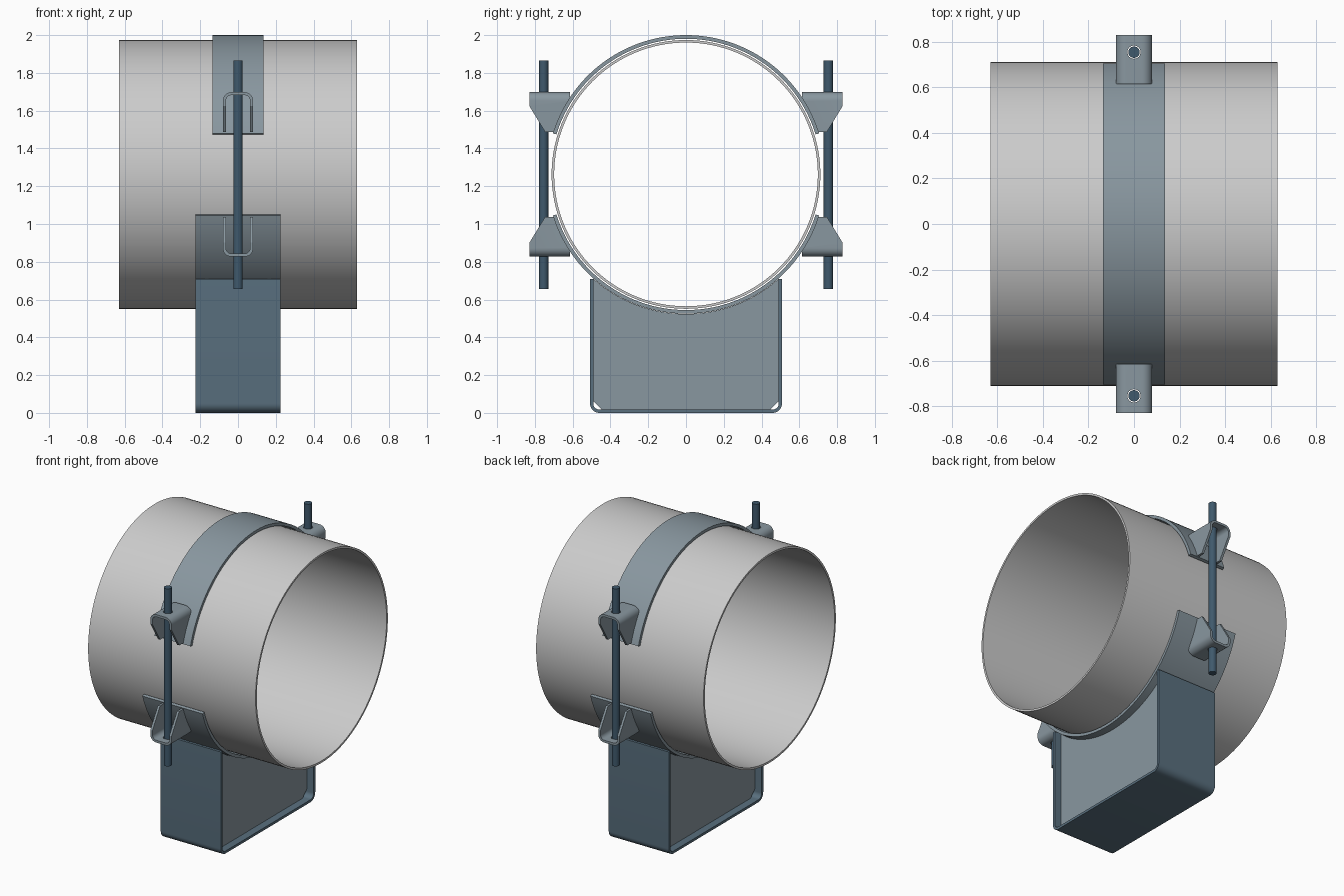
import bpy, bmesh
from math import sin, cos, pi, radians, sqrt, asin

if "Cube" in bpy.data.objects:
    bpy.data.objects.remove(bpy.data.objects["Cube"])

CZ = 1.2625                      # pipe centre height
R_IN, R_OUT = 0.718, 0.7375      # strap radii


def material(name, rgb):
    m = bpy.data.materials.new(name)
    m.diffuse_color = (*rgb, 1)
    m.use_nodes = True
    m.node_tree.nodes["Principled BSDF"].inputs["Base Color"].default_value = m.diffuse_color
    return m


STEEL = material("steel", (0.25, 0.31, 0.35))
DARK = material("dark_steel", (0.10, 0.16, 0.21))
ROD = material("rod_blue", (0.05, 0.10, 0.15))


def place(axis, u, v, w):
    # profile (u, v) extruded by w along the axis
    return (w, u, v) if axis == 'X' else (u, w, v)


def finish(name, bm, mat=None):
    bmesh.ops.recalc_face_normals(bm, faces=bm.faces)
    me = bpy.data.meshes.new(name)
    bm.to_mesh(me)
    bm.free()
    ob = bpy.data.objects.new(name, me)
    bpy.context.collection.objects.link(ob)
    if mat:
        me.materials.append(mat)
    return ob


def smooth(ob):
    bpy.ops.object.select_all(action='DESELECT')
    ob.select_set(True)
    bpy.context.view_layer.objects.active = ob
    bpy.ops.object.shade_smooth_by_angle(angle=radians(35))


def band(name, outer, inner, axis, a, b, mat=None, closed=False):
    # sheet of constant thickness between two matching curves
    bm = bmesh.new()
    rows = [[bm.verts.new(place(axis, *p, w)) for p, w in
             ((o, a), (o, b), (i, b), (i, a))] for o, i in zip(outer, inner)]
    n = len(rows)
    for k in range(n if closed else n - 1):
        p, q = rows[k], rows[(k + 1) % n]
        for j in range(4):
            bm.faces.new((p[j], p[(j + 1) % 4], q[(j + 1) % 4], q[j]))
    if not closed:
        bm.faces.new(rows[0])
        bm.faces.new(rows[-1])
    ob = finish(name, bm, mat)
    smooth(ob)
    return ob


def prism(name, pts, axis, a, b, mat=None):
    bm = bmesh.new()
    A = [bm.verts.new(place(axis, *p, a)) for p in pts]
    B = [bm.verts.new(place(axis, *p, b)) for p in pts]
    bm.faces.new(A)
    bm.faces.new(B)
    for k in range(len(pts)):
        j = (k + 1) % len(pts)
        bm.faces.new((A[k], A[j], B[j], B[k]))
    return finish(name, bm, mat)


def arc(r, a0, a1, n, cu=0, cv=CZ, ends=True):
    return [(cu + r * cos(a0 + (a1 - a0) * k / n), cv + r * sin(a0 + (a1 - a0) * k / n))
            for k in range(n + 1 if ends else n)]


def u_curve(w, base, tip, r):
    # U with rounded corners, closed at base and open at tip
    s = 1 if tip > base else -1
    c = base + s * r
    pts = [(-w, tip)]
    pts += [(u, base + s * (v - base)) for u, v in arc(r, pi, 1.5 * pi, 8, r - w, base + r)]
    pts += [(u, base + s * (v - base)) for u, v in arc(r, 1.5 * pi, 2 * pi, 8, w - r, base + r)]
    return pts + [(w, tip)]


def rod(name, y, z0, z1, r, mat=None):
    bm = bmesh.new()
    bmesh.ops.create_cone(bm, cap_ends=True, segments=32, radius1=r, radius2=r, depth=z1 - z0)
    bmesh.ops.translate(bm, verts=bm.verts, vec=(0, y, (z0 + z1) / 2))
    ob = finish(name, bm, mat)
    smooth(ob)
    return ob


def cut(ob, cutter, op):
    m = ob.modifiers.new(op.lower(), 'BOOLEAN')
    m.object, m.operation, m.solver = cutter, op, 'EXACT'
    bpy.context.view_layer.objects.active = ob
    bpy.ops.object.modifier_apply(modifier=m.name)
    bpy.data.objects.remove(cutter)


# pipe
band("pipe", arc(0.7115, 0, 2 * pi, 128, ends=False), arc(0.698, 0, 2 * pi, 128, ends=False),
     'X', -0.63, 0.63, closed=True)

# upper and lower straps
e = asin(0.2175 / R_OUT)
band("upper_strap", arc(R_OUT, e, pi - e, 72), arc(R_IN, e, pi - e, 72), 'X', -0.135, 0.135, STEEL)
band("lower_saddle", arc(R_OUT, pi + e, 2 * pi - e, 72), arc(R_IN, pi + e, 2 * pi - e, 72),
     'X', -0.226, 0.226, STEEL)

# base channel
T = 0.017
band("base_channel", u_curve(0.508, 0, 0.71, 0.05), u_curve(0.508 - T, T, 0.71, 0.05 - T),
     'X', -0.226, 0.226, DARK)

# web plates inside the channel, curved on top and clipped at the lower corners
w, c = 0.508 - T, 0.045
a = asin(w / 0.739)
web = [(-w, T + c), (-w + c, T), (w - c, T), (w, T + c)] + arc(0.739, -pi / 2 + a, -pi / 2 - a, 40)
for tag, x in (("left", -0.165), ("right", 0.165)):
    prism("web_plate_" + tag, web, 'X', x - 0.009, x + 0.009, STEEL)

# clamp lugs and threaded rods on both sides
for side, sy in (("front", -1), ("back", 1)):
    rod("tie_rod_" + side, sy * 0.754, 0.657, 1.865, 0.025, ROD)
    for level, sz in (("upper", 1), ("lower", -1)):
        def zz(z):
            return CZ + sz * (z - CZ)
        lug = band(f"{level}_lug_{side}", u_curve(0.08, zz(1.698), zz(1.42), 0.045),
                   u_curve(0.064, zz(1.682), zz(1.42), 0.029), 'Y',
                   sy * 0.56, sy * 0.87, STEEL)
        a0, a1 = asin(0.225 / 0.735), asin(sqrt(0.735 ** 2 - 0.614 ** 2) / 0.735)
        side_shape = [(0.614, 1.75), (0.829, 1.75), (0.829, 1.624), (0.746, 1.4875)]
        side_shape += arc(0.735, a0, a1, 10)
        cut(lug, prism("lug_cutter", [(sy * y, zz(z)) for y, z in side_shape], 'X', -0.2, 0.2),
            'INTERSECT')
        z0, z1 = sorted((zz(1.6), zz(1.8)))
        cut(lug, rod("hole_cutter", sy * 0.754, z0, z1, 0.029), 'DIFFERENCE')
        smooth(lug)
